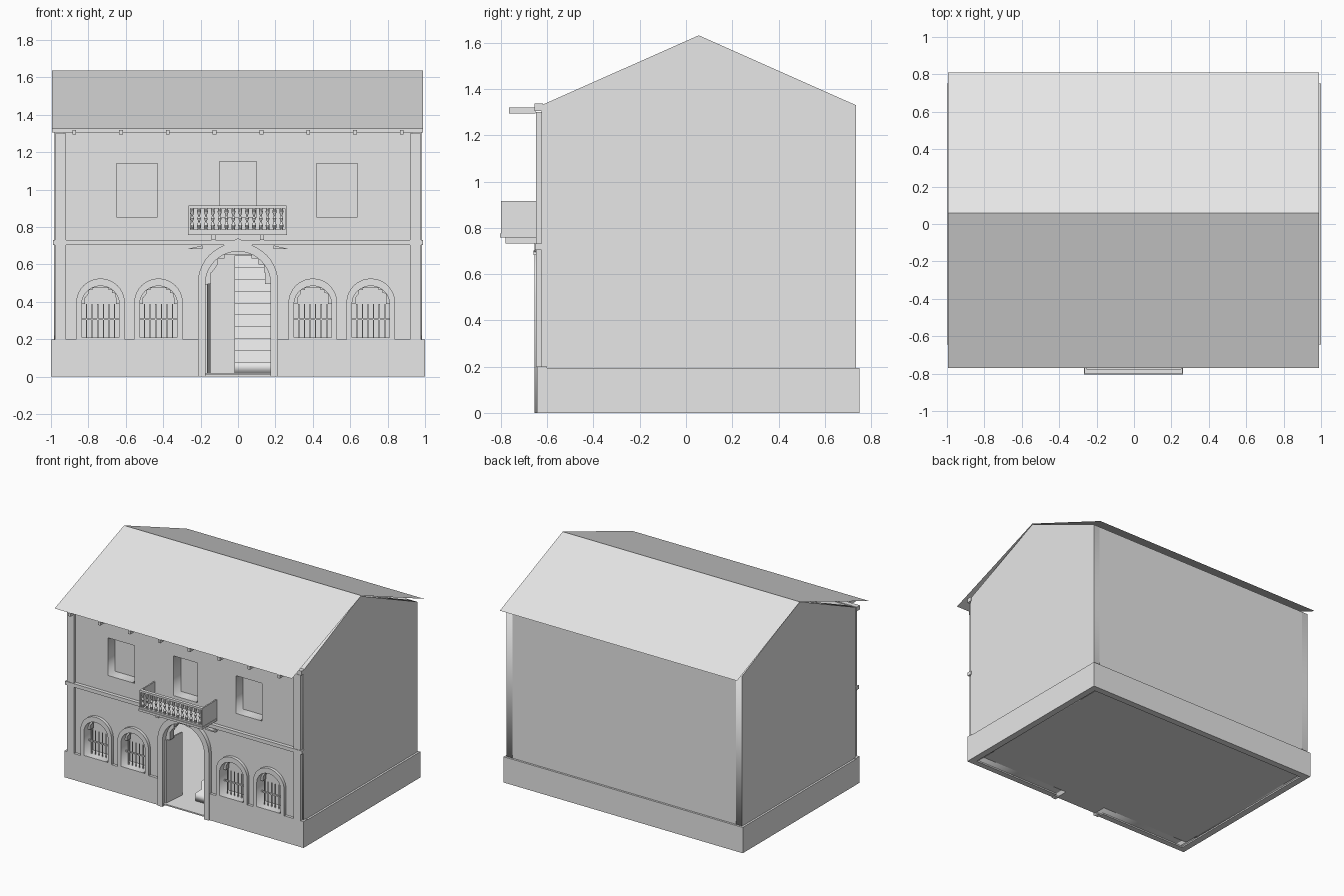
import bpy, bmesh
from math import pi, sin, cos, radians
from mathutils import Vector, Matrix

cube = bpy.data.objects.get("Cube")
if cube:
    bpy.data.objects.remove(cube, do_unlink=True)

plaster = bpy.data.materials.new("light_grey_plaster")
plaster.use_nodes = True
plaster.diffuse_color = (0.8, 0.8, 0.8, 1)
plaster.node_tree.nodes["Principled BSDF"].inputs["Base Color"].default_value = (0.8, 0.8, 0.8, 1)


def add(name, mesh):
    mesh.name = name
    mesh.materials.clear()
    mesh.materials.append(plaster)
    obj = bpy.data.objects.new(name, mesh)
    bpy.context.collection.objects.link(obj)
    return obj


def from_bmesh(name, bm):
    mesh = bpy.data.meshes.new(name)
    bmesh.ops.recalc_face_normals(bm, faces=bm.faces)
    bm.to_mesh(mesh)
    bm.free()
    return add(name, mesh)


def boxes(name, *extents):
    """One object from boxes given as (x0, x1, y0, y1, z0, z1)."""
    bm = bmesh.new()
    for x0, x1, y0, y1, z0, z1 in extents:
        centre = Vector((x0 + x1, y0 + y1, z0 + z1)) / 2
        size = Matrix.Diagonal((x1 - x0, y1 - y0, z1 - z0, 1))
        bmesh.ops.create_cube(bm, size=1, matrix=Matrix.Translation(centre) @ size)
    return from_bmesh(name, bm)


def plate(name, loops, a, b, side=False):
    """Outline with holes, in xz and thick along y, or in yz and thick along x."""
    curve = bpy.data.curves.new(name, "CURVE")
    curve.dimensions = "2D"
    curve.fill_mode = "BOTH"
    curve.extrude = abs(b - a) / 2
    for loop in loops:
        spline = curve.splines.new("POLY")
        spline.points.add(len(loop) - 1)
        for point, (u, v) in zip(spline.points, loop):
            point.co = (u, v, 0, 1)
        spline.use_cyclic_u = True
    temp = bpy.data.objects.new(name, curve)
    bpy.context.collection.objects.link(temp)
    graph = bpy.context.evaluated_depsgraph_get()
    mesh = bpy.data.meshes.new_from_object(temp.evaluated_get(graph))
    bpy.data.objects.remove(temp, do_unlink=True)
    mid = (a + b) / 2
    shift = Matrix.Translation((mid, 0, 0) if side else (0, mid, 0))
    turn = Matrix.Rotation(pi / 2, 4, "Z") if side else Matrix.Identity(4)
    mesh.transform(shift @ turn @ Matrix.Rotation(pi / 2, 4, "X"))
    return add(name, mesh)


def arc(x, half, spring, rise, tip=0, n=20):
    """Arch curve from left to right, with an optional pointed tip."""
    points = []
    for i in range(n + 1):
        t = pi * (1 - i / n)
        peak = tip * max(0, 1 - abs(cos(t)) / 0.4) ** 1.5
        points.append((x + half * cos(t), spring + rise * sin(t) + peak))
    return points


def arch(x, half, base, spring, rise, tip=0):
    return [(x - half, base)] + arc(x, half, spring, rise, tip) + [(x + half, base)]


def stepped_infill(name, x, half, spring, rise, a, b):
    """Corbelled filling below an arch."""
    steps = []
    profile = ((0.82, 0), (0.8, 0.35), (0.62, 0.6), (0.42, 0.78), (0.2, 0.9))
    for (w, h), (w2, h2) in zip(profile, profile[1:]):
        steps += [(w, h), (w, h2), (w2, h2)]
    right = [(x + half * w, spring + rise * h) for w, h in steps]
    left = [(x - half * w, spring + rise * h) for w, h in reversed(steps)]
    return plate(name, [arc(x, half, spring, rise) + right + left], a, b)


def rect(x0, x1, z0, z1):
    return [(x0, z0), (x1, z0), (x1, z1), (x0, z1)]


FACE, INNER, TRIM = -0.625, -0.54, -0.648
ARCHED = (-0.735, -0.425, 0.4, 0.71)
UPPER = ((-0.65, -0.43, 0.855, 1.14), (-0.1, 0.1, 0.85, 1.15), (0.42, 0.64, 0.855, 1.14))

# Walls
outline = [(-0.935, 0.01)] + arch(0, 0.175, 0.01, 0.495, 0.175) + [
    (0.935, 0.01), (0.935, 1.33), (-0.935, 1.33)]
holes = [arch(x, 0.1, 0.21, 0.39, 0.095) for x in ARCHED] + [rect(*w) for w in UPPER]
plate("front_wall", [outline] + holes, FACE, INNER)
gable = [(FACE, 0.01), (0.735, 0.01), (0.735, 1.33), (0.055, 1.632), (FACE, 1.33)]
plate("left_gable_wall", [gable], 0.935, 0.985, side=True)
plate("right_gable_wall", [gable], -0.985, -0.935, side=True)
boxes("back_wall", (-0.935, 0.935, 0.685, 0.735, 0.01, 1.33))
boxes("floor", (-0.935, 0.935, INNER, 0.685, 0.01, 0.02),
      (-0.175, 0.175, -0.64, INNER, 0.01, 0.02))

# Plinth around the foot of the walls
boxes("plinth", (-1, -0.215, -0.645, -0.6, 0, 0.2), (0.215, 1, -0.645, -0.6, 0, 0.2),
      (-1, -0.95, -0.6, 0.7, 0, 0.195), (0.95, 1, -0.6, 0.7, 0, 0.195),
      (-1, 1, 0.7, 0.75, 0, 0.195))

# Thin roof sheet
bm = bmesh.new()
rows = [[bm.verts.new((x, y, z)) for x in (-0.995, 0.99)]
        for y, z in ((-0.77, 1.325), (0.06, 1.636), (0.81, 1.325))]
for low, high in zip(rows, rows[1:]):
    bm.faces.new((low[0], low[1], high[1], high[0]))
from_bmesh("roof", bm)

# Corner strips, string course, cornice and rafter ends
boxes("corner_strips", *[(min(s * 0.92, s * 0.978), max(s * 0.92, s * 0.978), TRIM, FACE, 0.2, 1.3)
                         for s in (-1, 1)])
boxes("string_course", (-0.99, 0.99, -0.652, -0.618, 0.705, 0.732))
boxes("cornice", (-0.995, 0.99, -0.655, -0.618, 1.305, 1.337))
boxes("rafter_ends", *[(x - 0.01, x + 0.01, -0.765, -0.65, 1.295, 1.32)
                       for x in [-0.875 + 0.25 * i for i in range(8)]])

# Recessed panels behind the upper windows
for side, (x0, x1, z0, z1) in zip(("right", "middle", "left"), UPPER):
    boxes(side + "_upper_window_panel", (x0 - 0.01, x1 + 0.01, INNER, INNER + 0.01, z0 - 0.01, z1 + 0.01))

# Arched windows with surround, corbelled filling, bars and back panel
for i, x in enumerate(ARCHED, 1):
    tag = f"arched_window_{i}_"
    plate(tag + "surround", [arch(x, 0.13, 0.2, 0.395, 0.13), arch(x, 0.1, 0.21, 0.39, 0.095)],
          TRIM, FACE + 0.005)
    stepped_infill(tag + "filling", x, 0.1, 0.39, 0.095, -0.6, -0.56)
    bars = [(b - 0.003, b + 0.003, -0.593, -0.587, 0.21, 0.39)
            for b in [x - 0.075 + 0.03 * k for k in range(6)]]
    boxes(tag + "bars", (x - 0.1, x + 0.1, -0.595, -0.585, 0.302, 0.311), *bars)
    boxes(tag + "panel", (x - 0.11, x + 0.11, INNER, INNER + 0.01, 0.2, 0.5))

# Doorway with pointed surround, open leaf and stairs
surround = arch(0, 0.215, 0, 0.5, 0.215, 0.025) + arch(0, 0.175, 0, 0.495, 0.175)[::-1]
plate("door_surround", [surround], -0.655, FACE + 0.005)
stepped_infill("door_filling", 0, 0.175, 0.495, 0.175, -0.61, -0.56)
leaf = boxes("door_leaf", (0, 0.012, 0, 0.17, 0, 0.475))
leaf.location = (-0.175, -0.62, 0.02)
leaf.rotation_euler.z = radians(-5)
stairs = [(INNER + 0.06, 0.02)]
for i in range(10):
    y = INNER + 0.06 + 0.07 * i
    stairs += [(y, 0.08 + 0.063 * i), (y + 0.07, 0.08 + 0.063 * i)]
stairs.append((stairs[-1][0], 0.02))
plate("stairs", [stairs], -0.02, 0.2, side=True)
for s, side in ((-1, "right"), (1, "left")):
    plate(side + "_door_wedge", [[(s * 0.19, 0.683), (s * 0.27, 0.683), (s * 0.19, 0.702)]],
          -0.66, FACE)

# Balcony
boxes("balcony_slab", (-0.268, 0.263, -0.805, FACE, 0.758, 0.775))
boxes("balcony_brackets", *[(x - 0.011, x + 0.011, -0.78, FACE, 0.732, 0.758) for x in (-0.132, 0.128)])
boxes("balcony_sides", (-0.265, -0.255, -0.8, FACE, 0.775, 0.915),
      (0.25, 0.26, -0.8, FACE, 0.775, 0.915))
boxes("balcony_rails", (-0.255, 0.25, -0.8, -0.775, 0.9, 0.915),
      (-0.255, 0.25, -0.8, -0.775, 0.775, 0.787))
bm = bmesh.new()
turning = ((0.008, 0.785), (0.011, 0.81), (0.004, 0.83), (0.01, 0.845),
           (0.004, 0.86), (0.011, 0.88), (0.008, 0.902))
for i in range(14):
    axis = Vector((-0.245 + 0.0367 * i, -0.787, 0))
    verts = [bm.verts.new(axis + Vector((r, 0, z))) for r, z in turning]
    edges = [bm.edges.new(pair) for pair in zip(verts, verts[1:])]
    bmesh.ops.spin(bm, geom=verts + edges, cent=axis, axis=(0, 0, 1), angle=2 * pi,
                   steps=10, use_merge=True)
from_bmesh("balusters", bm)
